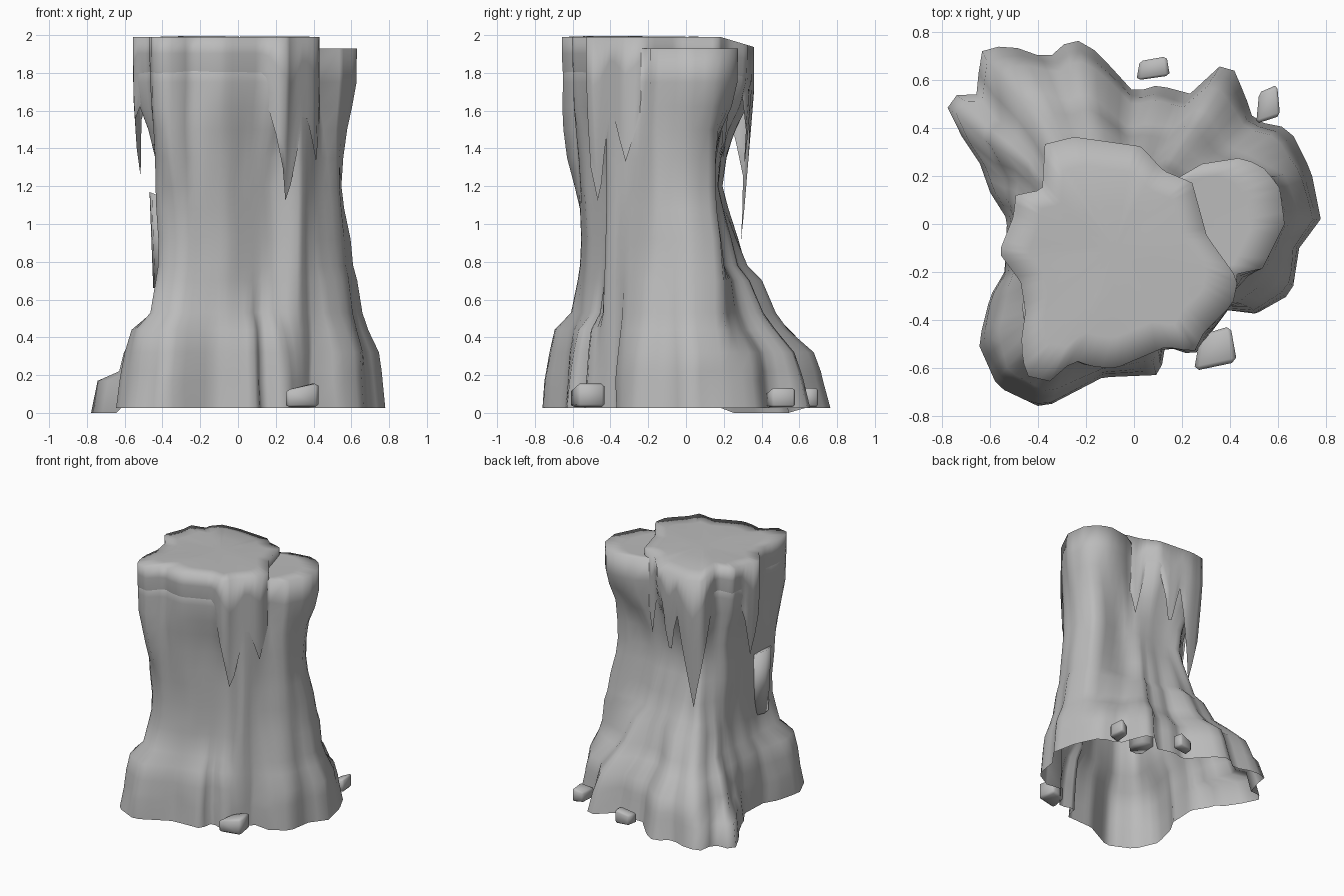
import bpy, bmesh, math
from mathutils import Vector, noise

if "Cube" in bpy.data.objects:
    bpy.data.objects.remove(bpy.data.objects["Cube"])

stone = bpy.data.materials.new("grey stone")
stone.use_nodes = True
grey = (0.5, 0.5, 0.5, 1)
stone.diffuse_color = grey
stone.node_tree.nodes["Principled BSDF"].inputs["Base Color"].default_value = grey

STEPS = 90
CENTRE = Vector((-.08, -.1))
ANGLES = [math.tau * i / STEPS for i in range(STEPS)]

# Plan outlines: foot of the pillar, its waist, its top and the lower side lobe
foot = [(.78, .02), (.74, .22), (.65, .4), (.5, .43), (.47, .52), (.42, .64), (.35, .66), (.28, .62),
        (.25, .54), (.1, .58), (0, .55), (-.1, .66), (-.2, .76), (-.27, .77), (-.36, .69), (-.53, .75),
        (-.64, .72), (-.66, .52), (-.73, .55), (-.78, .49), (-.73, .38), (-.65, .27), (-.6, .13),
        (-.53, .02), (-.54, -.2), (-.6, -.3), (-.65, -.5), (-.57, -.68), (-.38, -.77), (-.13, -.64),
        (.11, -.63), (.13, -.51), (.25, -.55), (.4, -.35), (.5, -.38), (.66, -.29), (.69, -.1)]
waist = [(.56, .02), (.48, .16), (.25, .13), (.1, .16), (-.12, .18), (-.26, .2), (-.39, .08), (-.42, -.1),
         (-.41, -.3), (-.43, -.5), (-.3, -.56), (-.05, -.52), (.18, -.4), (.32, -.43), (.42, -.28), (.53, -.17)]
crown = [(.24, .17), (.12, .22), (.03, .32), (-.25, .36), (-.37, .33), (-.38, .14), (-.49, .12), (-.5, .03),
         (-.56, -.12), (-.47, -.24), (-.45, -.36), (-.47, -.5), (-.45, -.63), (-.32, -.66), (-.26, -.56),
         (-.18, -.59), (-.08, -.6), (.13, -.51), (.25, -.53), (.29, -.45), (.41, -.33), (.43, -.23), (.3, -.05)]
lobe = [(.63, 0), (.61, .15), (.55, .23), (.46, .28), (.27, .25), (.24, .1), (.24, -.08), (.3, -.22), (.53, -.2)]


def radius(outline, angle):
    """Distance from the centre to the outermost crossing of the outline."""
    ray = Vector((math.cos(angle), math.sin(angle)))
    best = 0
    for i, point in enumerate(outline):
        a = Vector(outline[i - 1]) - CENTRE
        edge = Vector(point) - CENTRE - a
        cross = ray.x * edge.y - ray.y * edge.x
        if abs(cross) < 1e-9:
            continue
        along = (a.x * edge.y - a.y * edge.x) / cross
        part = (a.x * ray.y - a.y * ray.x) / cross
        if 0 <= part <= 1:
            best = max(best, along)
    return best


def radii(outline):
    return [radius(outline, a) for a in ANGLES]


def mix(a, b, amounts):
    return [p + (q - p) * t for p, q, t in zip(a, b, amounts)]


def flat(value):
    return [value] * STEPS


def away(angle, direction):
    """Degrees between an angle and a direction."""
    return abs((math.degrees(angle) - direction + 180) % 360 - 180)


def ring(sizes, heights):
    return [Vector((CENTRE.x + r * math.cos(a), CENTRE.y + r * math.sin(a), z))
            for a, r, z in zip(ANGLES, sizes, heights)]


def finish(name, bm):
    bmesh.ops.recalc_face_normals(bm, faces=bm.faces[:])
    mesh = bpy.data.meshes.new(name)
    bm.to_mesh(mesh)
    bm.free()
    mesh.materials.append(stone)
    for face in mesh.polygons:
        face.use_smooth = True
    obj = bpy.data.objects.new(name, mesh)
    bpy.context.collection.objects.link(obj)


def loft(name, rings, top):
    """Skin closed rings from the bottom up and close them with a top point."""
    bm = bmesh.new()
    rows = [[bm.verts.new(p) for p in points] for points in rings]
    for low, high in zip(rows, rows[1:]):
        for i in range(STEPS):
            bm.faces.new((low[i - 1], low[i], high[i], high[i - 1]))
    tip = bm.verts.new(top)
    for i in range(STEPS):
        bm.faces.new((rows[-1][i - 1], rows[-1][i], tip))
    finish(name, bm)


foot_r, waist_r, crown_r = radii(foot), radii(waist), radii(crown)
shoulder_r = [max(c, s) for c, s in zip(crown_r, radii(lobe))]

# Pillar body: open foot with a sharp step in front, a long slope behind and
# one low toe, then a narrow waist that widens to the shoulder, sooner in front
slope = [min(1, max(0, .5 + math.cos(a - math.radians(50)))) for a in ANGLES]
toe = [max(0, 1 - away(a, 145) / 24) for a in ANGLES]
brow = [max(0, 1 - away(a, -115) / 40) for a in ANGLES]
body_rings = []
for z, front, back in ((.025, 1, 1), (.17, .92, .93), (.22, .88, .91), (.32, .79, .85), (.44, .64, .62),
                       (.53, .2, .5), (.7, .06, .37), (.78, .03, .24), (.92, .01, .16), (1.08, 0, .06)):
    level = flat(z)
    lowered = flat(0)
    if front == 1:
        level = [0 if away(a, 139) < 11 else z for a in ANGLES]
    elif z > .2:
        lowered = [t * .35 for t in toe]
    flare = mix(mix(flat(front), flat(back), slope), flat(0), lowered)
    body_rings.append(ring(mix(waist_r, foot_r, flare), level))
for z, side, front in ((1.2, 0, .35), (1.35, .1, .75), (1.5, .4, .9), (1.62, .75, .95), (1.75, .97, .98), (1.93, .99, .99)):
    spread = mix(flat(side), flat(front), brow)
    body_rings.append(ring(mix(waist_r, shoulder_r, spread), flat(z)))
for points in body_rings[1:-2]:
    for p in points:
        bump = noise.noise(Vector((p.x * 4, p.y * 4, p.z * 3))) * .02
        p.x += bump
        p.y += bump
body_rings.append(ring([r * .8 for r in shoulder_r], flat(1.93)))
loft("pillar_body", body_rings, (CENTRE.x, CENTRE.y, 1.92))

# Cap shell: its hem sinks into the body except where pointed drips hang free
# Each drip is its direction in degrees, tip height and half width in degrees
drips = [(-47, 1.08, 14), (-24, 1.33, 13), (176, 1.25, 12),
         (90, 1.25, 11), (52, 1.35, 11), (116, .9, 18)]


def hem(angle):
    return min([1.7] + [tip + (1.7 - tip) * away(angle, d) / width for d, tip, width in drips])


def cap_top(y):
    """The top falls away towards the back."""
    return 1.99 - .3 * max(0, y - .18)


hems = [hem(a) for a in ANGLES]
rim = [cap_top(CENTRE.y + r * math.sin(a)) for a, r in zip(ANGLES, crown_r)]
cap_rings = []
for t in (0, .15, .4, .7, 1):
    heights = mix(hems, rim, flat(t))
    sizes = []
    for c, w, z, low in zip(crown_r, waist_r, heights, hems):
        tuck = max(0, 1 - (1.7 - low) / .12) * (1 - t) ** 5
        sizes.append(c + (w - c) * max(0, 1.7 - z) * .5 + .004 - .04 * tuck)
    cap_rings.append(ring(sizes, heights))
for scale in (.75, .4):
    sizes = [r * scale for r in crown_r]
    points = ring(sizes, [cap_top(CENTRE.y + r * math.sin(a)) for a, r in zip(ANGLES, sizes)])
    for p in points:
        p.z += .01 * noise.noise(p * 3)
    cap_rings.append(points)
loft("dripping_cap", cap_rings, (CENTRE.x, CENTRE.y, 1.99))

# Slab that leans on the right side of the waist
bm = bmesh.new()
bmesh.ops.create_cone(bm, cap_ends=True, segments=9, radius1=.8, radius2=1, depth=1)
for v in bm.verts:
    v.co = Vector((-.37 + v.co.x * .1, -.36 + v.co.y * .12, .66 if v.co.z < 0 else 1.13 - v.co.x * .04))
finish("right_slab", bm)


# Loose stones round the foot, cut from blocks that narrow at one end
def pebble(name, x, y, wide, deep, tall, narrow):
    bm = bmesh.new()
    bmesh.ops.create_cube(bm, size=1)
    bmesh.ops.bevel(bm, geom=bm.edges[:], offset=.12, segments=1, affect="EDGES")
    for v in bm.verts:
        pinch = 1 - narrow * (v.co.y + .5)
        v.co = Vector((x + v.co.x * wide * pinch, y + (v.co.y + v.co.x * .25) * deep,
                       .03 + (v.co.z + .5) * tall * (1 + .35 * v.co.x)))
    finish(name, bm)


pebble("front_pebble", .34, -.52, .18, .15, .11, .3)
pebble("rear_left_pebble", .56, .5, .1, .13, .09, .25)
pebble("rear_pebble", .08, .65, .14, .08, .09, .2)
